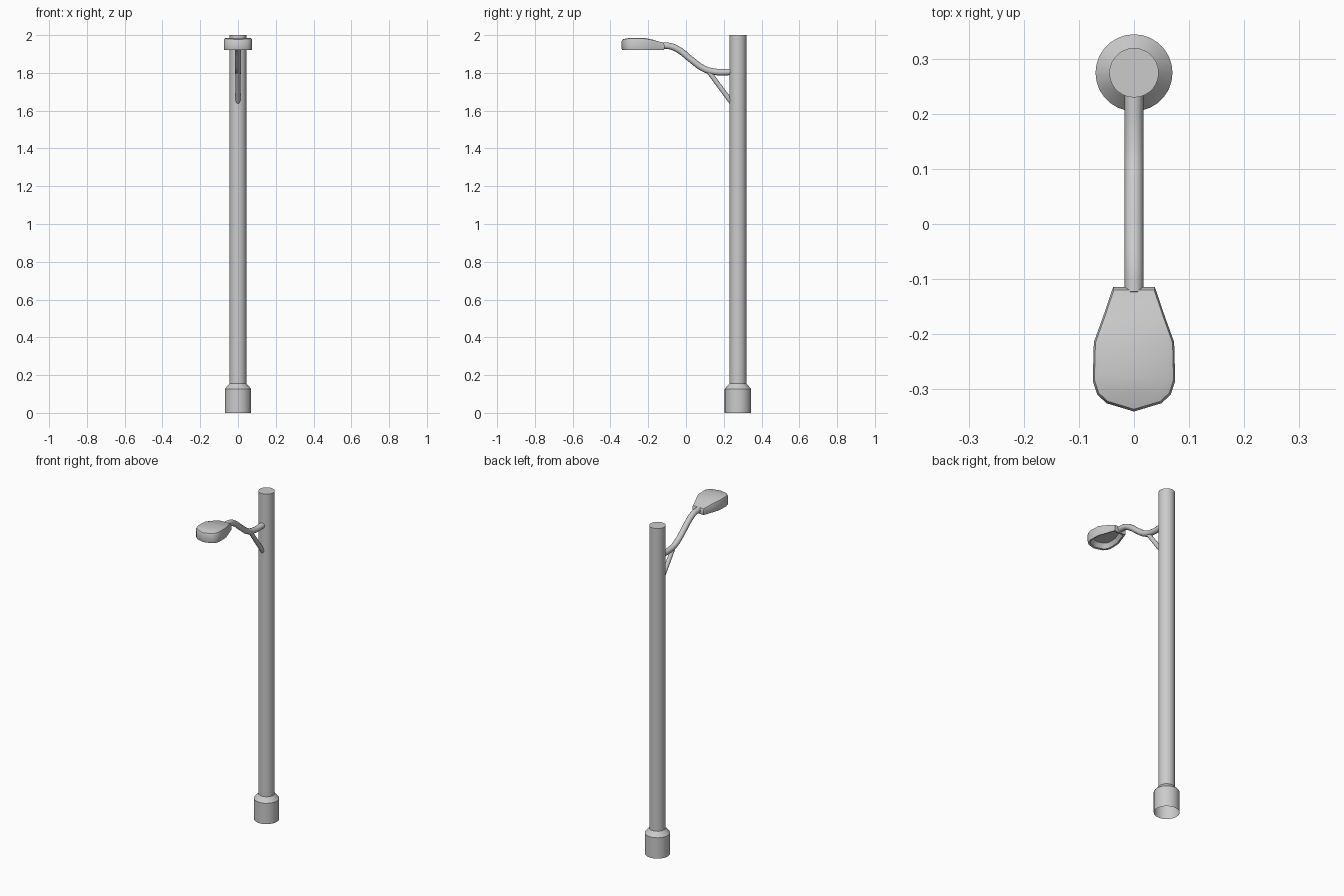
import bpy, bmesh, math

if "Cube" in bpy.data.objects:
    bpy.data.objects.remove(bpy.data.objects["Cube"])

POLE_Y = 0.275


def finish(name, bm, angle=35):
    bmesh.ops.recalc_face_normals(bm, faces=bm.faces)
    mesh = bpy.data.meshes.new(name)
    bm.to_mesh(mesh)
    bm.free()
    obj = bpy.data.objects.new(name, mesh)
    bpy.context.collection.objects.link(obj)
    smooth(obj, angle)
    return obj


def smooth(obj, angle=35):
    bpy.ops.object.select_all(action='DESELECT')
    obj.select_set(True)
    bpy.context.view_layer.objects.active = obj
    bpy.ops.object.shade_smooth_by_angle(angle=math.radians(angle))


def lathe(name, profile, sides=28, cap_top=False):
    bm = bmesh.new()
    rings = []
    for r, z in profile:
        rings.append([bm.verts.new((r * math.cos(2 * math.pi * i / sides),
                                    POLE_Y + r * math.sin(2 * math.pi * i / sides), z))
                      for i in range(sides)])
    for a, b in zip(rings, rings[1:]):
        for i in range(sides):
            j = (i + 1) % sides
            bm.faces.new((a[i], a[j], b[j], b[i]))
    if cap_top:
        bm.faces.new(rings[-1])
    return finish(name, bm)


def tube(name, points, radius, smooth_path=True):
    curve = bpy.data.curves.new(name, 'CURVE')
    curve.dimensions = '3D'
    curve.bevel_depth = radius
    curve.bevel_resolution = 4
    curve.resolution_u = 6
    curve.use_fill_caps = True
    spline = curve.splines.new('BEZIER')
    spline.bezier_points.add(len(points) - 1)
    for bp, (y, z) in zip(spline.bezier_points, points):
        bp.co = (0, y, z)
        bp.handle_left_type = bp.handle_right_type = 'AUTO' if smooth_path else 'VECTOR'
    obj = bpy.data.objects.new(name, curve)
    bpy.context.collection.objects.link(obj)
    bpy.ops.object.select_all(action='DESELECT')
    obj.select_set(True)
    bpy.context.view_layer.objects.active = obj
    bpy.ops.object.convert(target='MESH')
    smooth(bpy.context.view_layer.objects.active)


# Pole and its open-bottomed base collar
lathe("pole", [(0.045, 0.14), (0.045, 2.0)], cap_top=True)
lathe("base_collar", [(0.07, 0.0), (0.07, 0.127), (0.045, 0.155)])

# Curved arm and diagonal brace
tube("arm", [(0.25, 1.805), (0.15, 1.806), (0.095, 1.822), (0.03, 1.868),
             (-0.03, 1.916), (-0.075, 1.939), (-0.125, 1.945)], 0.017)
tube("brace", [(0.123, 1.803), (0.245, 1.638)], 0.0125, False)

# Lamp head: half outline (x, y, top height), mirrored around the tip
half = [(0.038, -0.115, 1.963), (0.055, -0.165, 1.976), (0.073, -0.215, 1.985),
        (0.075, -0.285, 1.986), (0.067, -0.310, 1.985), (0.050, -0.326, 1.983)]
tip = (0.0, -0.341, 1.981)
outline = half + [tip] + [(-x, y, z) for x, y, z in reversed(half)]
CY = -0.235

bm = bmesh.new()


def ring(scale, height):
    return [bm.verts.new((x * scale, CY + (y - CY) * scale, height(z)))
            for x, y, z in outline]


def cap(loop):
    n, h = len(loop), len(half)
    for i in range(h - 1):
        bm.faces.new((loop[i], loop[i + 1], loop[n - 2 - i], loop[n - 1 - i]))
    bm.faces.new((loop[h - 1], loop[h], loop[h + 1]))


# Recessed underside, rim, side wall, bevelled shoulder and top
rings = [ring(0.70, lambda z: 1.95), ring(0.86, lambda z: 1.924),
         ring(0.98, lambda z: 1.922), ring(1.0, lambda z: 1.928),
         ring(1.0, lambda z: z - 0.013), ring(0.96, lambda z: z - 0.004),
         ring(0.82, lambda z: z)]
for a, b in zip(rings, rings[1:]):
    for i in range(len(a)):
        j = (i + 1) % len(a)
        bm.faces.new((a[i], a[j], b[j], b[i]))
cap(rings[0])
cap(rings[-1])
finish("lamp_head", bm, 40)
